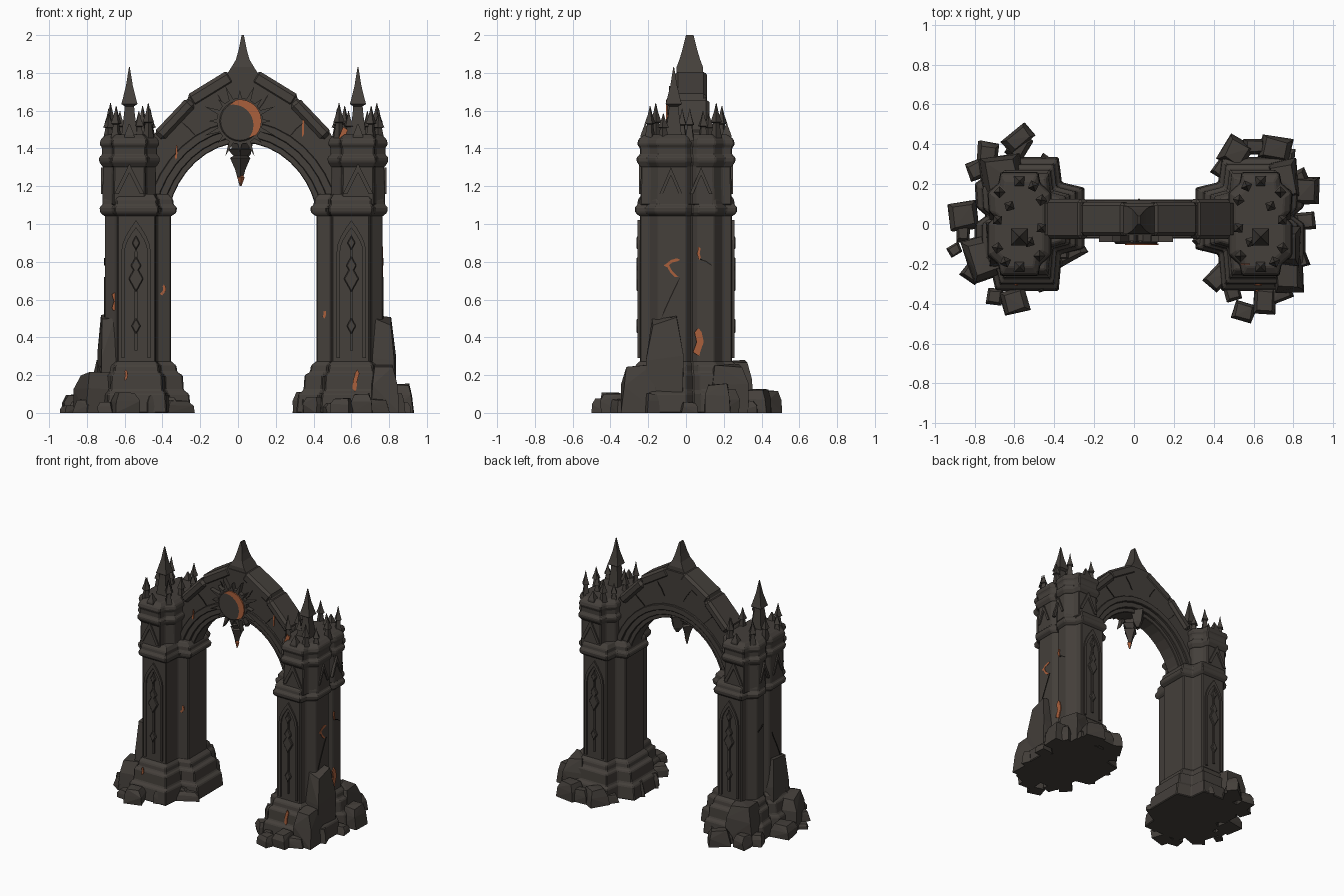
import bpy, bmesh, math, random
from mathutils import Vector, Matrix

random.seed(7)
default_cube = bpy.data.objects.get("Cube")
if default_cube:
    bpy.data.objects.remove(default_cube, do_unlink=True)


def material(name, red, green, blue):
    mat = bpy.data.materials.new(name)
    mat.use_nodes = True
    mat.diffuse_color = (red, green, blue, 1)
    shader = mat.node_tree.nodes["Principled BSDF"]
    shader.inputs["Base Color"].default_value = (red, green, blue, 1)
    return mat


STONE = material("dark_stone", 0.058, 0.050, 0.043)
EMBER = material("ember_orange", 0.40, 0.115, 0.045)
SHADE = material("crack_black", 0.014, 0.012, 0.010)


def finish(name, bm, mat, bevel=0):
    bmesh.ops.recalc_face_normals(bm, faces=bm.faces)
    mesh = bpy.data.meshes.new(name)
    bm.to_mesh(mesh)
    bm.free()
    mesh.materials.append(mat)
    obj = bpy.data.objects.new(name, mesh)
    bpy.context.collection.objects.link(obj)
    if bevel:
        modifier = obj.modifiers.new("worn_edges", "BEVEL")
        modifier.width, modifier.segments = bevel, 1


def loft(name, rings, mat=STONE, bevel=0):
    """Skin a stack of equal rings and cap both ends."""
    bm = bmesh.new()
    loops = [[bm.verts.new(point) for point in ring] for ring in rings]
    count = len(loops[0])
    for low, high in zip(loops, loops[1:]):
        for i in range(count):
            j = (i + 1) % count
            bm.faces.new((low[i], low[j], high[j], high[i]))
    bm.faces.new(loops[0])
    bm.faces.new(loops[-1])
    finish(name, bm, mat, bevel)


def prism(name, outline, near, far, mat=STONE, axis="y", bevel=0):
    """Extrude an outline standing in the xz or yz plane."""
    def place(point, depth):
        return (point[0], depth, point[1]) if axis == "y" else (depth, point[0], point[1])
    loft(name, [[place(p, depth) for p in outline] for depth in (near, far)], mat, bevel)


def stack(name, plan, centre, side, levels):
    """Loft a plan upwards through (height, growth) levels."""
    rings = [[(centre + side * x * (1 + grow / 0.16), y * (1 + grow / 0.25), z) for x, y in plan]
             for z, grow in levels]
    loft(name, rings, STONE, 0.006)


def spire(name, x, y, base, height, radius, profile, turn=45, mat=STONE):
    """Four-sided spike from a profile of (height share, radius share)."""
    corners = [math.radians(turn + quarter * 90) for quarter in range(4)]
    loft(name, [[(x + radius * r * math.cos(a), y + radius * r * math.sin(a), base + height * t)
                 for a in corners] for t, r in profile], mat)


def rock(name, x, y, width, depth, height, turn):
    """Rough, slightly tapering hewn block."""
    bm = bmesh.new()
    spin = Matrix.Rotation(math.radians(turn), 3, "Z")
    for level, taper in ((0, 1), (0.6, 0.93), (1, 0.68)):
        for i in (-1, 1):
            for j in (-1, 1):
                corner = spin @ Vector((i * width * random.uniform(0.82, 1.05),
                                        j * depth * random.uniform(0.82, 1.05), 0)) * taper / 2
                bm.verts.new((x + corner.x, y + corner.y, level * height * random.uniform(0.88, 1)))
    bmesh.ops.convex_hull(bm, input=bm.verts)
    bmesh.ops.delete(bm, geom=[v for v in bm.verts if not v.link_faces], context="VERTS")
    finish(name, bm, STONE)


def crack(name, start, end, width, surface, out, mat=EMBER, axis="y"):
    """Jagged sliver plate lying on a face."""
    start, end = Vector(start), Vector(end)
    across = Vector((end.y - start.y, start.x - end.x)).normalized() * width
    bends = [start.lerp(end, t / 4) + across * random.uniform(-0.6, 0.6) for t in (0.6, 2, 3.4)]
    outline = [start] + [b + across / 2 for b in bends] + [end] + [b - across / 2 for b in bends[::-1]]
    prism(name, outline, surface - out * 0.003, surface + out * 0.005, mat, axis)


# Arch ribs and wall
MID = 0.025


def arch_line(offset, steps=18):
    angles = [math.pi * i / steps for i in range(steps + 1)]
    return [(MID + (0.39 + offset) * math.cos(a), 1.05 + (0.38 + offset) * math.sin(a) ** 1.2)
            for a in angles]


for name, inner, outer, reach in (("inner_rib", 0, 0.05, 0.06), ("middle_rib", 0.03, 0.085, 0.08),
                                  ("outer_rib", 0.07, 0.115, 0.097)):
    prism(name, arch_line(outer) + arch_line(inner)[::-1], MID - reach, MID + reach, bevel=0.004)

slope = [(0.5, 1.4), (0.465, 1.48), (0.29, 1.665), (0.07, 1.80)]
roof = [(MID + x, z) for x, z in slope] + [(MID - x, z) for x, z in slope[::-1]]
prism("arch_wall", roof + arch_line(0.1)[::-1], MID - 0.08, MID + 0.08)

# Sloping coping stones and the joints below them
for side in (-1, 1):
    for start, end, lift, reach in ((*slope[1:3], 0.008, 0.1), (*slope[2:], 0.018, 0.086)):
        low, high = [Vector((MID + side * x, z)) for x, z in (start, end)]
        along = (high - low).normalized()
        up = Vector((along.y, -along.x)) * side
        outline = [low + up * lift, high + up * lift, high - up * 0.06, low - up * 0.06]
        prism("coping_stone", outline, MID - reach, MID + reach, bevel=0.018)
        joint = low.lerp(high, 0.55)
        for out in (-1, 1):
            crack("voussoir_joint", joint - up * 0.06, joint - up * 0.17, 0.006, MID + out * 0.08, out, SHADE)

# Crown finial and pendants
finial = ((1.7, 0.07, 0.07), (1.79, 0.085, 0.07), (1.83, 0.06, 0.07),
          (1.87, 0.036, 0.055), (1.92, 0.022, 0.04), (2, 0.006, 0.02))
loft("crown_finial", [[(MID + i * wide, 0.02 + j * deep, z) for i, j in ((-1, -1), (1, -1), (1, 1), (-1, 1))]
                      for z, wide, deep in finial])
pendant = ((0, 0.05), (0.35, 0.45), (0.6, 0.9), (0.64, 0.6), (0.78, 1.1), (0.8, 0.75), (1, 1))
spire("front_pendant", 0.012, -0.03, 1.2, 0.25, 0.06, pendant, 0)
spire("back_pendant", MID, 0.07, 1.33, 0.13, 0.06, ((0, 0.2), (0.3, 0.7), (1, 1)), 0)
spire("pendant_ember", 0.016, -0.033, 1.2, 0.06, 0.019, ((0, 0.1), (0.75, 1), (1, 0.5)), 0, EMBER)

# Sun disc, rays and crescent
SUN = Vector((0.01, 1.545))


def polar(radius, degrees, centre=SUN):
    angle = math.radians(degrees)
    return centre + radius * Vector((math.cos(angle), math.sin(angle)))


def circle(radius):
    return [polar(radius, 15 * i) for i in range(24)]


prism("sun_rim", circle(0.122), -0.05, -0.085)
prism("sun_disc", circle(0.108), -0.05, -0.1, bevel=0.006)
for i in range(16):
    aim = 22.5 * i
    prism("sun_ray", [polar(0.1, aim - 9), polar(0.165 + 0.035 * (i % 2), aim), polar(0.1, aim + 9)], -0.05, -0.09)
sweep = range(-70, 80, 10)
crescent = [polar(0.114, 30 + t) for t in sweep]
crescent += [polar(0.108, 30 + t, polar(-0.042, 30)) for t in sweep[::-1]]
prism("sun_crescent", crescent, -0.097, -0.106, EMBER)

# Pillar plans: outer corners mirrored front to back, plus the flank groove
corner = [(0.095, -0.24), (0.105, -0.19), (0.16, -0.145), (0.16, 0)]
outer_edge = corner + [(0.125, 0.03), (0.155, 0.06)] + [(x, -y) for x, y in corner[2::-1]]
shaft_plan = outer_edge + [(-0.1, 0.24), (-0.11, 0.15), (-0.18, 0.13), (-0.18, -0.09), (-0.11, -0.11), (-0.1, -0.24)]
head_plan = [(x * 0.88, y) for x, y in outer_edge]
head_plan += [(-x * 0.88, -y) for x, y in corner[:3]] + [(-x * 0.88, y) for x, y in corner[2::-1]]


def lancet(centre, half, foot, spring, tip):
    arc = [(half, foot)] + [(half * math.cos(t * math.pi / 8), spring + (tip - spring) * t / 4) for t in range(4)]
    return [(centre + x, z) for x, z in arc] + [(centre, tip)] + [(centre - x, z) for x, z in arc[::-1]]


def gable(name, centre, half, height, near, far, axis="y"):
    inside = half * 0.7
    outline = [(-half, 0), (-inside, 0), (0, height * 0.7), (inside, 0), (half, 0), (0, height)]
    prism(name, [(centre + u, 1.16 + v) for u, v in outline], near, far, axis=axis)


spire_profile = ((0, 1), (0.4, 0.6), (0.47, 0.55), (0.5, 0.95), (0.56, 0.8), (0.75, 0.4), (1, 0.05))

for side, centre, label in ((1, 0.60, "left"), (-1, -0.54, "right")):
    head = centre + side * 0.035
    flank = centre + side * 0.164
    stack(label + "_plinth", shaft_plan, centre, side, [(0, 0.1), (0.1, 0.09), (0.12, 0.065), (0.2, 0.06),
          (0.215, 0.035), (0.25, 0.03), (0.275, 0.004)])
    stack(label + "_shaft", shaft_plan, centre, side, [(0.2, 0.005), (1.07, 0.005)])
    stack(label + "_neck_cornice", shaft_plan, centre, side, [(1.04, 0.005), (1.06, 0.03), (1.09, 0.033),
          (1.1, 0.018), (1.13, 0.015), (1.16, -0.01)])
    stack(label + "_head_block", head_plan, head, side, [(1.1, 0.003), (1.34, -0.003)])
    stack(label + "_crown_cornice", head_plan, head, side, [(1.3, 0), (1.33, 0.022), (1.355, 0.022), (1.365, 0.005),
          (1.405, 0.005), (1.42, 0.02), (1.45, 0.012), (1.475, -0.025)])

    # Lancet mouldings, lozenge reliefs and gables
    for out in (-1, 1):
        face, proud = out * 0.235, out * 0.256
        prism("lancet_moulding", lancet(centre, 0.078, 0.29, 0.85, 1.02)
              + lancet(centre, 0.06, 0.29, 0.85, 0.98)[::-1], face, proud)
        prism("lancet_stem", lancet(centre, 0.008, 0.33, 0.8, 0.95), face, proud)
        for z, size in ((0.46, 0.025), (0.71, 0.04), (0.78, 0.028), (0.9, 0.022)):
            tall = 1.8 * size
            prism("lozenge_relief", [(centre - size, z), (centre, z - tall), (centre + size, z), (centre, z + tall)],
                  face, proud + out * 0.005, bevel=0.005)
        gable("head_gable", head, 0.08, 0.16, out * 0.23, out * 0.25)
        wall = head + side * 0.13
        gable("side_gable", out * 0.08, 0.06, 0.14, wall, wall + side * 0.02, "x")

    # Spires and little gablets on the crown
    spire(label + "_great_spire", head, -0.065, 1.44, 0.39, 0.064, spire_profile)
    for i, (x, y) in enumerate(((0.1, 0.16), (-0.07, 0.19), (0.11, 0.02), (0.05, 0.09), (-0.11, 0.12))):
        for out in (-1, 1):
            spire("small_spire", head + side * out * x, out * y, 1.44, 0.2 - 0.014 * i, 0.032, spire_profile, 20 * i)
    for out in (-1, 1):
        spire("crown_gablet", head, out * 0.215, 1.43, 0.1, 0.04, ((0, 1), (0.4, 0.9), (1, 0.1)))

    # Masonry joints on the outer flank
    for start, end in (((-0.13, 0.5), (-0.03, 0.72)), ((0.07, 0.82), (0.14, 0.78))):
        crack("flank_joint", start, end, 0.006, flank, side, SHADE, "x")

    # Small rubble scattered round the foot
    for i in range(13):
        angle = math.tau * (i + random.uniform(-0.3, 0.3)) / 13
        size = random.uniform(0.08, 0.16)
        rock(label + "_rubble", side * 0.61 + 0.25 * math.cos(angle), 0.39 * math.sin(angle), size,
             size * random.uniform(0.6, 1), size * random.uniform(0.5, 1.1), random.uniform(0, 90))

# Large fallen blocks: x, y, width, depth, height, turn
right_blocks = ((-0.66, 0.25, 0.22, 0.22, 0.3, 10), (-0.58, 0.43, 0.16, 0.09, 0.12, 40),
                (-0.9, -0.13, 0.07, 0.06, 0.04, 30), (-0.75, -0.17, 0.2, 0.24, 0.22, 20),
                (-0.69, -0.1, 0.1, 0.24, 0.55, 4), (-0.33, -0.13, 0.17, 0.12, 0.07, 30))
left_blocks = ((0.71, 0.38, 0.16, 0.13, 0.13, -12), (0.86, 0.17, 0.14, 0.15, 0.16, 0),
               (0.75, 0.22, 0.16, 0.22, 0.27, 8), (0.77, -0.11, 0.13, 0.21, 0.52, -3),
               (0.77, -0.25, 0.16, 0.2, 0.26, 4), (0.55, -0.44, 0.12, 0.1, 0.08, -15))
for label, blocks in (("right", right_blocks), ("left", left_blocks)):
    for block in blocks:
        rock(label + "_fallen_block", *block)

# Glowing cracks: centre, half height, width, surface
for x, z, half, width, face in ((-0.66, 0.59, 0.05, 0.03, -0.19), (0.62, 0.17, 0.06, 0.022, -0.303),
                                (0.62, 0.07, 0.03, 0.015, -0.333), (-0.6, 0.2, 0.03, 0.014, -0.303),
                                (0.46, 0.52, 0.02, 0.014, -0.104), (-0.4, 0.65, 0.03, 0.016, -0.104),
                                (0.54, 1.48, 0.035, 0.03, -0.2), (-0.33, 1.38, 0.04, 0.01, -0.074),
                                (0.34, 1.51, 0.05, 0.01, -0.056)):
    crack("front_ember_crack", (x, z - half), (x + width / 2, z + half), width, face, -1)
for start, end, width in (((0.07, 0.3), (0.065, 0.45), 0.038), ((-0.12, 0.78), (-0.03, 0.81), 0.016),
                          ((-0.11, 0.78), (-0.04, 0.72), 0.014), ((0.07, 0.81), (0.065, 0.88), 0.014)):
    crack("flank_ember_crack", start, end, width, 0.763, 1, EMBER, "x")
